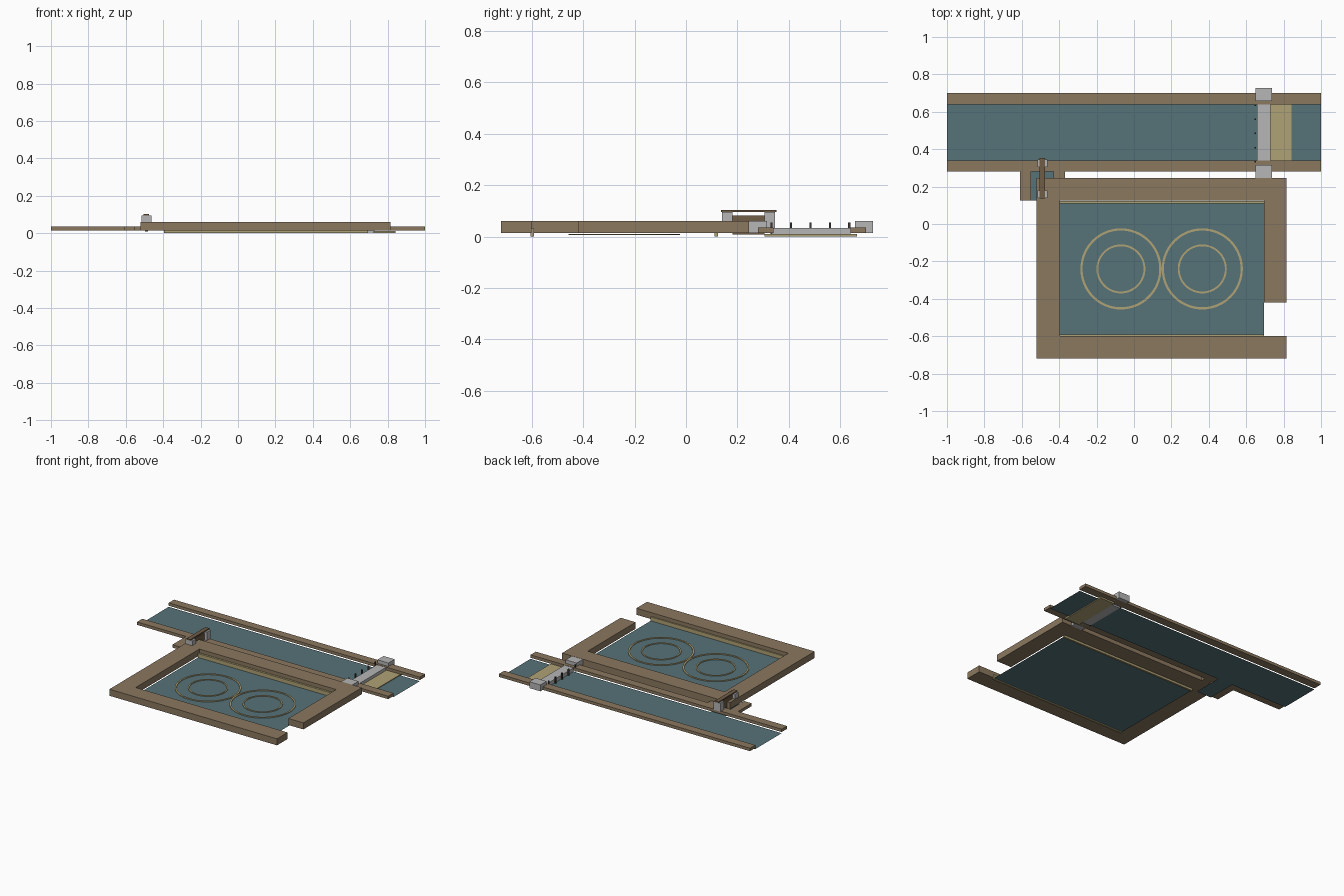
import bpy, bmesh, math

if "Cube" in bpy.data.objects:
    bpy.data.objects.remove(bpy.data.objects["Cube"])


def material(name, srgb):
    m = bpy.data.materials.new(name)
    lin = [((c / 255 + 0.055) / 1.055) ** 2.4 for c in srgb]
    m.diffuse_color = (*lin, 1)
    m.use_nodes = True
    m.node_tree.nodes["Principled BSDF"].inputs["Base Color"].default_value = m.diffuse_color
    return m


EARTH = material("earth_brown", (139, 120, 96))
WATER = material("water_teal", (86, 115, 121))
SAND = material("sand_tan", (176, 162, 118))
STONE = material("stone_grey", (182, 182, 182))
WOOD = material("dark_wood", (112, 92, 70))
IRON = material("dark_iron", (62, 58, 54))


def finish(name, bm, mat):
    bmesh.ops.recalc_face_normals(bm, faces=bm.faces)
    me = bpy.data.meshes.new(name)
    bm.to_mesh(me)
    bm.free()
    me.materials.append(mat)
    ob = bpy.data.objects.new(name, me)
    bpy.context.collection.objects.link(ob)
    return ob


def prism(name, outline, z0, z1, mat):
    """Flat outline raised from z0 to z1 (a single sheet if they are equal)."""
    bm = bmesh.new()
    face = bm.faces.new([bm.verts.new((x, y, z0)) for x, y in outline])
    if z1 > z0:
        top = bmesh.ops.extrude_face_region(bm, geom=[face], use_keep_orig=True)
        for v in top["geom"]:
            if isinstance(v, bmesh.types.BMVert):
                v.co.z = z1
    else:
        face.normal_update()
        if face.normal.z < 0:
            face.normal_flip()
    return finish(name, bm, mat)


def box(name, x0, x1, y0, y1, z0, z1, mat):
    return prism(name, [(x0, y0), (x1, y0), (x1, y1), (x0, y1)], z0, z1, mat)


def ring(name, cx, cy, r, width, z0, z1, mat, n=64):
    bm = bmesh.new()
    loops = []
    for rad, z in ((r, z0), (r, z1), (r - width, z1), (r - width, z0)):
        loops.append([bm.verts.new((cx + rad * math.cos(2 * math.pi * i / n),
                                    cy + rad * math.sin(2 * math.pi * i / n), z))
                      for i in range(n)])
    for k in range(4):
        a, b = loops[k], loops[(k + 1) % 4]
        for i in range(n):
            j = (i + 1) % n
            bm.faces.new((a[i], a[j], b[j], b[i]))
    return finish(name, bm, mat)


BED, SURF = 0.014, 0.006     # underside of the earthworks, water level
BANK, WALL = 0.035, 0.061    # tops of the banks and the basin wall

# Canal: water with a side inlet, and two long banks
prism("canal_water", [(-1, 0.34), (-0.55, 0.34), (-0.55, 0.125), (-0.43, 0.125),
                      (-0.43, 0.34), (1, 0.34), (1, 0.64), (-1, 0.64)],
      SURF, SURF, WATER)
box("canal_bank_south", -1, 1, 0.28, 0.34, BED, BANK, EARTH)
box("canal_bank_north", -1, 1, 0.64, 0.70, BED, BANK, EARTH)
box("inlet_bank_left", -0.61, -0.55, 0.125, 0.28, BED, BANK, EARTH)
box("inlet_bank_right", -0.43, -0.37, 0.125, 0.28, BED, BANK, EARTH)

# Basin: C-shaped wall with an outlet gap on the right side
prism("basin_wall", [(-0.52, -0.72), (0.815, -0.72), (0.815, -0.60), (-0.395, -0.60),
                     (-0.395, 0.125), (0.695, 0.125), (0.695, -0.42),
                     (0.815, -0.42), (0.815, 0.245), (-0.52, 0.245)],
      BED, WALL, EARTH)
box("basin_water", -0.395, 0.695, -0.60, 0.12, SURF, SURF, WATER)
for label, y in (("north", 0.11), ("south", -0.605)):
    box("basin_lining_" + label, -0.395, 0.695, y, y + 0.014, 0, 0.034, SAND)

# Ripple rings on the basin
for side, cx in (("left", -0.07), ("right", 0.365)):
    ring("outer_ring_" + side, cx, -0.24, 0.217, 0.012, SURF + 0.001, SURF + 0.005, SAND)
    ring("inner_ring_" + side, cx, -0.24, 0.131, 0.010, SURF + 0.001, SURF + 0.005, SAND)

# Weir across the canal: sill, abutments, apron and screen bars
box("weir_sill", 0.658, 0.73, 0.34, 0.64, 0.003, 0.033, STONE)
box("weir_abutment_south", 0.65, 0.738, 0.243, 0.315, BED, 0.06, STONE)
box("weir_abutment_north", 0.65, 0.738, 0.657, 0.728, BED, 0.06, STONE)
box("weir_apron", 0.725, 0.842, 0.305, 0.665, 0, 0.011, SAND)
for i in range(5):
    y = 0.333 + i * 0.0755
    box("screen_bar_%d" % (i + 1), 0.644, 0.653, y - 0.004, y + 0.004, 0.008, 0.055, IRON)

# Inlet sluice: two posts, a head beam and the gate board
box("sluice_post_south", -0.517, -0.462, 0.14, 0.18, WALL - 0.002, 0.095, STONE)
box("sluice_post_north", -0.517, -0.462, 0.305, 0.346, BANK - 0.002, 0.095, STONE)
box("sluice_beam", -0.505, -0.475, 0.136, 0.352, 0.095, 0.103, WOOD)
box("sluice_gate", -0.498, -0.481, 0.18, 0.305, 0.008, 0.083, WOOD)
